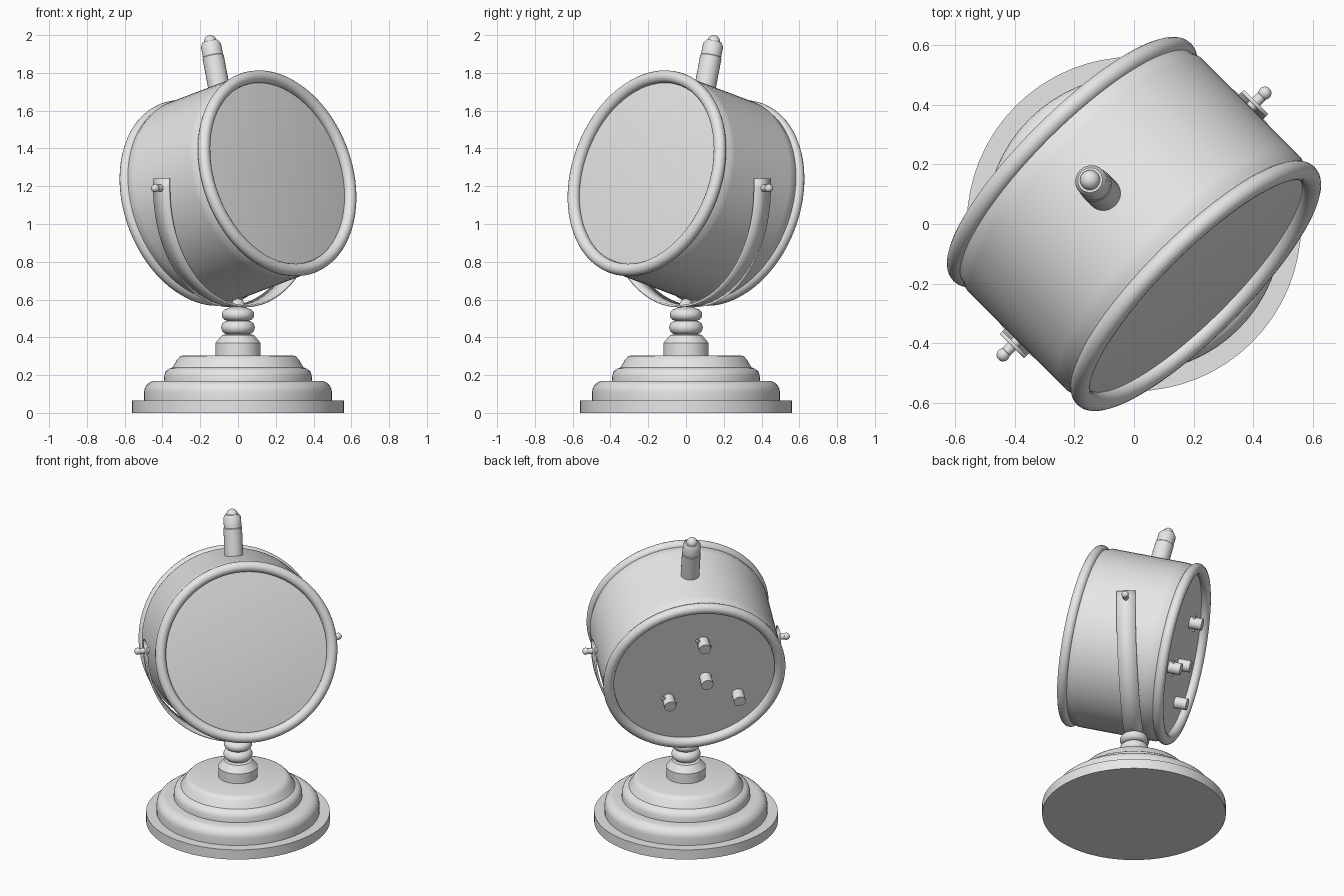
import bpy, bmesh, math
from mathutils import Matrix

if "Cube" in bpy.data.objects:
    bpy.data.objects.remove(bpy.data.objects["Cube"])

grey = bpy.data.materials.new("plain_grey")
grey.use_nodes = True
grey.diffuse_color = (0.8, 0.8, 0.8, 1)
grey.node_tree.nodes["Principled BSDF"].inputs["Base Color"].default_value = (0.8, 0.8, 0.8, 1)


def finish(name, bm, matrix, angle=35):
    bmesh.ops.recalc_face_normals(bm, faces=bm.faces)
    mesh = bpy.data.meshes.new(name)
    bm.to_mesh(mesh)
    bm.free()
    mesh.materials.append(grey)
    ob = bpy.data.objects.new(name, mesh)
    bpy.context.collection.objects.link(ob)
    ob.matrix_world = matrix
    bpy.ops.object.select_all(action='DESELECT')
    ob.select_set(True)
    bpy.context.view_layer.objects.active = ob
    bpy.ops.object.shade_smooth_by_angle(angle=math.radians(angle))
    return ob


def arc(r, z, rad, start, end, n=8):
    """Points of an arc in the radius/height plane, angles in degrees."""
    angles = [math.radians(start + (end - start) * i / n) for i in range(n + 1)]
    return [(r + rad * math.cos(a), z + rad * math.sin(a)) for a in angles]


def lathe(name, profile, matrix=Matrix(), sides=48, closed=False):
    """Spin a (radius, height) profile about local z."""
    bm = bmesh.new()
    verts = [bm.verts.new((max(r, 0), 0, z)) for r, z in profile]
    pairs = list(zip(verts, verts[1:]))
    if closed:
        pairs.append((verts[-1], verts[0]))
    edges = [bm.edges.new(p) for p in pairs]
    bmesh.ops.spin(bm, geom=verts + edges, cent=(0, 0, 0), axis=(0, 0, 1),
                   angle=math.tau, steps=sides, use_duplicate=False)
    bmesh.ops.remove_doubles(bm, verts=bm.verts, dist=0.0002)
    return finish(name, bm, matrix)


def box(name, size, matrix):
    bm = bmesh.new()
    bmesh.ops.create_cube(bm, size=1)
    bmesh.ops.scale(bm, verts=bm.verts, vec=size)
    return finish(name, bm, matrix)


# Frames: the yoke is turned about z, the drum is also tilted upward
PIVOT = Matrix.Translation((0, 0, 1.19))
yoke = Matrix.Rotation(math.radians(45), 4, 'Z')
drum = PIVOT @ yoke @ Matrix.Rotation(math.radians(75), 4, 'X')

# Stepped round base
lathe("base", [(0, 0), (0.56, 0), (0.56, 0.065), (0.497, 0.065), (0.497, 0.11)]
      + arc(0.437, 0.11, 0.06, 0, 90, 6)
      + [(0.392, 0.17), (0.39, 0.2), (0.382, 0.222), (0.365, 0.234), (0.348, 0.24),
         (0.335, 0.26), (0.322, 0.283), (0.306, 0.3), (0.288, 0.305), (0, 0.305)], sides=64)

# Turned neck with two beads and a cap
lathe("neck", [(0.12, 0.3), (0.12, 0.37), (0.085, 0.412)]
      + arc(0.053, 0.452, 0.036, -80, 80)
      + arc(0.055, 0.52, 0.031, -80, 80)
      + [(0.04, 0.56)] + arc(0, 0.57, 0.035, 0, 90, 5))

# Drum shell, rims, front glass and back plate
half = [(0.553, 0.215), (0.553, 0.24), (0.545, 0.262), (0.54, 0.29)]
lathe("drum_shell", [(r, -z) for r, z in reversed(half)] + half, drum, 72)
for side, name in ((1, "front_rim"), (-1, "back_rim")):
    lathe(name, arc(0.53, side * 0.303, 0.033, 0, 337.5, 15), drum, 72, True)
lathe("front_glass", [(0, 0.318), (0.13, 0.316), (0.26, 0.311), (0.39, 0.303), (0.52, 0.29)],
      drum, 72)
lathe("back_plate", [(0, -0.285), (0.52, -0.285)], drum, 72)

# Knobs on the back plate, two of them with flat keys
for name, x, y, keyed in (("upper_knob", -0.045, 0.25, True), ("centre_knob", -0.073, -0.035, False),
                          ("left_knob", 0.15, -0.185, True), ("right_knob", -0.28, -0.185, False)):
    place = drum @ Matrix.Translation((x, y, 0))
    lathe(name, [(0.037, -0.28), (0.037, -0.362), (0, -0.362)], place, 20)
    if keyed:
        box(name + "_key", (0.11, 0.022, 0.014), place @ Matrix.Translation((0, 0, -0.31))
            @ Matrix.Rotation(0.6, 4, 'Z'))

# Handle on top of the drum
lathe("handle", [(0.057, 0.53), (0.057, 0.72), (0.054, 0.724), (0.054, 0.785), (0.042, 0.803)]
      + arc(0, 0.803, 0.034, 0, 90, 6),
      drum @ Matrix.Rotation(math.radians(-90), 4, 'X'), 24)

# U-shaped strap carrying the drum
path = [(-0.572, 1.24)]
for i in range(41):
    a = math.pi * (1 + i / 40)
    path.append((0.572 * math.cos(a), 1.19 + 0.625 * math.sin(a)))
path.append((0.572, 1.24))
bm = bmesh.new()
rows = [[bm.verts.new((x, y, z)) for y in (-0.058, 0.058)] for x, z in path]
for p, q in zip(rows, rows[1:]):
    bm.faces.new((p[0], p[1], q[1], q[0]))
strap = finish("strap", bm, yoke)
solid = strap.modifiers.new("thickness", 'SOLIDIFY')
solid.thickness = 0.012
solid.offset = 0

# Pivot pins through the strap ends
for turn, name in ((90, "left_pin"), (-90, "right_pin")):
    lathe(name, [(0.018, 0.54), (0.018, 0.605)] + arc(0, 0.62, 0.022, -40, 90, 8),
          PIVOT @ yoke @ Matrix.Rotation(math.radians(turn), 4, 'Y'), 20)
